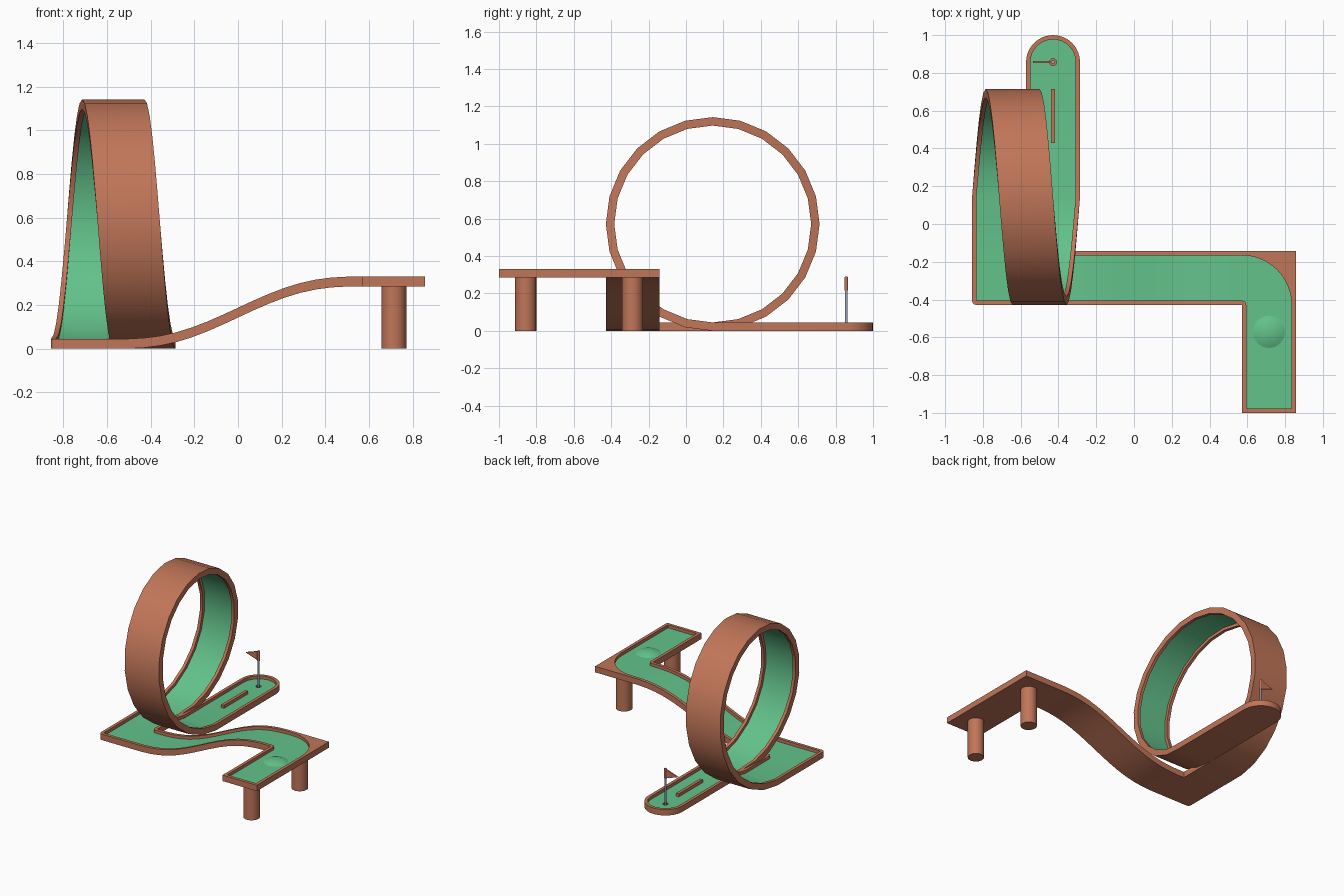
import bpy, bmesh, math
from mathutils import Vector

if "Cube" in bpy.data.objects:
    bpy.data.objects.remove(bpy.data.objects["Cube"])

U = 2 / 7            # one track tile
W = 0.023            # wall width
H = 0.045            # wall height
F = 0.022            # floor height
TOP = 0.2857         # height of the raised start


def material(name, col):
    m = bpy.data.materials.new(name)
    m.diffuse_color = (*col, 1)
    m.use_nodes = True
    m.node_tree.nodes["Principled BSDF"].inputs["Base Color"].default_value = m.diffuse_color
    return m


BROWN = material("terracotta brown", (0.53, 0.18, 0.098))
GREEN = material("turf green", (0.125, 0.54, 0.26))
GREY = material("metal grey", (0.36, 0.41, 0.52))


def finish(name, bm, mats, recalc=True):
    if recalc:
        bmesh.ops.recalc_face_normals(bm, faces=bm.faces)
    me = bpy.data.meshes.new(name)
    bm.to_mesh(me)
    bm.free()
    for m in mats:
        me.materials.append(m)
    ob = bpy.data.objects.new(name, me)
    bpy.context.collection.objects.link(ob)
    bpy.context.view_layer.objects.active = ob
    bpy.ops.object.select_all(action='DESELECT')
    ob.select_set(True)
    bpy.ops.object.shade_smooth_by_angle(angle=math.radians(32))
    return ob


def prism(name, pts, z0, z1, side=BROWN, top=None):
    """Extruded outline, optionally with another colour on top."""
    bm = bmesh.new()
    lo = [bm.verts.new((x, y, z0)) for x, y in pts]
    hi = [bm.verts.new((x, y, z1)) for x, y in pts]
    bm.faces.new(lo)
    bm.faces.new(hi).material_index = 1 if top else 0
    n = len(pts)
    for i in range(n):
        j = (i + 1) % n
        bm.faces.new((lo[i], lo[j], hi[j], hi[i]))
    return finish(name, bm, [side, top] if top else [side])


def arc(cx, cy, r, a0, a1, n):
    return [(cx + r * math.cos(math.radians(a0 + (a1 - a0) * i / n)),
             cy + r * math.sin(math.radians(a0 + (a1 - a0) * i / n))) for i in range(n + 1)]


def cylinder(name, x, y, r, z0, z1, mat, n=16):
    return prism(name, arc(x, y, r, 0, 360 - 360 / n, n - 1), z0, z1, mat)


def sweep(name, frames):
    """Sweep the walled track section along (position, side, up) frames."""
    h = U / 2
    section = [(-h, 0), (h, 0), (h, H), (h - W, H), (h - W, F), (W - h, F), (W - h, H), (-h, H)]
    bm = bmesh.new()
    rows = [[bm.verts.new(p + s * a + u * b) for a, b in section] for p, s, u in frames]
    for r, q in zip(rows, rows[1:]):
        for i in range(8):
            j = (i + 1) % 8
            bm.faces.new((r[i], r[j], q[j], q[i])).material_index = 1 if i == 4 else 0
    # make the floor face along the up direction
    bm.normal_update()
    floor = next(f for f in bm.faces if f.material_index == 1)
    if floor.normal.dot(frames[0][2]) < 0:
        bmesh.ops.reverse_faces(bm, faces=bm.faces)
    return finish(name, bm, [BROWN, GREEN], recalc=False)


X, Y, Z = Vector((1, 0, 0)), Vector((0, 1, 0)), Vector((0, 0, 1))
x0, x1, x2, x3 = -3 * U, -2 * U, 2 * U, 3 * U
ya, yb = -1.5 * U, -0.5 * U

# raised start with its rounded corner
prism("start_floor", [(x2, yb), (x3, yb), (x3, -1), (x2, -1)], TOP, TOP + F, BROWN, GREEN)
prism("start_walls",
      [(x2, yb), (x3, yb), (x3, -1), (x2, -1), (x2, ya)]
      + arc(x2, ya, W, 90, 0, 4)
      + [(x2 + W, -1 + W), (x3 - W, -1 + W)]
      + arc(x2, ya, U - W, 0, 90, 12), TOP + F, TOP + H)

# supporting pillars
for i, y in enumerate((-1 + U / 2, -U)):
    cylinder(f"pillar_{i + 1}", 2.5 * U, y, 0.057, 0, TOP, BROWN, 20)

# low round bump on the start floor
bm = bmesh.new()
rings = []
for k in range(6):
    r = 0.085 * (1 - k / 6)
    z = TOP + F + 0.02 * (1 - (r / 0.085) ** 2)
    rings.append([bm.verts.new((x, y, z)) for x, y in arc(2.5 * U, -2 * U, r, 0, 345, 23)])
for a, b in zip(rings, rings[1:]):
    for i in range(24):
        j = (i + 1) % 24
        bm.faces.new((a[i], a[j], b[j], b[i]))
bm.faces.new(rings[-1])
bm.normal_update()
finish("bump", bm, [GREEN], recalc=False)

# S-shaped slope down to the ground
frames = []
for i in range(17):
    t = i / 16
    z = TOP * t ** 3 * (10 - 15 * t + 6 * t * t)
    frames.append((Vector((x1 + t * 4 * U, -U, z)), Y, Z))
sweep("slope", frames)

# square corner before the loop
rounded = arc(x0 + W, ya + W, W, 270, 180, 4)
prism("corner_floor", [(x1, ya)] + rounded + [(x0, yb), (x1, yb)], 0, F, BROWN, GREEN)
prism("corner_walls", [(x1, ya)] + rounded
      + [(x0, yb), (x0 + W, yb), (x0 + W, ya + W), (x1, ya + W)], F, H)
prism("corner_post", [(x1, yb)] + arc(x1, yb, W, 180, 270, 4), F, H)

# loop with straight entry and exit
R, N = 2 * U, 24
frames = [(Vector((-2.5 * U, yb, 0)), X, Z)]
for i in range(N + 1):
    a = 2 * math.pi * i / N
    s, c = math.sin(a), math.cos(a)
    frames.append((Vector((-2.5 * U + U * i / N, U / 2 + R * s, R - R * c)), X, Vector((0, -s, c))))
frames.append((Vector((x1 + U / 2, 2.5 * U, 0)), X, Z))
sweep("loop", frames)

# middle barrier on the exit lane
hx, hy = -1.5 * U, 3 * U
prism("barrier", [(hx - W / 2, 1.5 * U), (hx + W / 2, 1.5 * U),
                  (hx + W / 2, 2.5 * U), (hx - W / 2, 2.5 * U)], F, H)

# rounded end with the hole
ye = 2.5 * U
outer = arc(hx, hy, U / 2, 180, 0, 16)
inner = arc(hx, hy, U / 2 - W, 0, 180, 16)
end = prism("end_floor", [(x1, ye)] + outer + [(-U, ye)], 0, F, BROWN, GREEN)
prism("end_walls", [(x1, ye)] + outer + [(-U, ye), (-U - W, ye)] + inner + [(x1 + W, ye)], F, H)
cutter = cylinder("hole_cutter", hx, hy, 0.019, 0.004, 0.06, BROWN)
cutter.hide_render = True
cutter.hide_set(True)
mod = end.modifiers.new("hole", 'BOOLEAN')
mod.operation = 'DIFFERENCE'
mod.solver = 'EXACT'
mod.object = cutter

# flag
cylinder("flag_pole", hx, hy, 0.007, 0.004, 0.29, GREY, 12)
cylinder("flag_sleeve", hx, hy, 0.01, 0.215, 0.287, BROWN, 12)
bm = bmesh.new()
tri = [(hx, 0.287), (hx, 0.215), (hx - 0.105, 0.251)]
fr = [bm.verts.new((x, hy - 0.005, z)) for x, z in tri]
bk = [bm.verts.new((x, hy + 0.005, z)) for x, z in tri]
bm.faces.new(fr)
bm.faces.new(bk)
for i in range(3):
    j = (i + 1) % 3
    bm.faces.new((fr[i], fr[j], bk[j], bk[i]))
finish("flag", bm, [BROWN])
